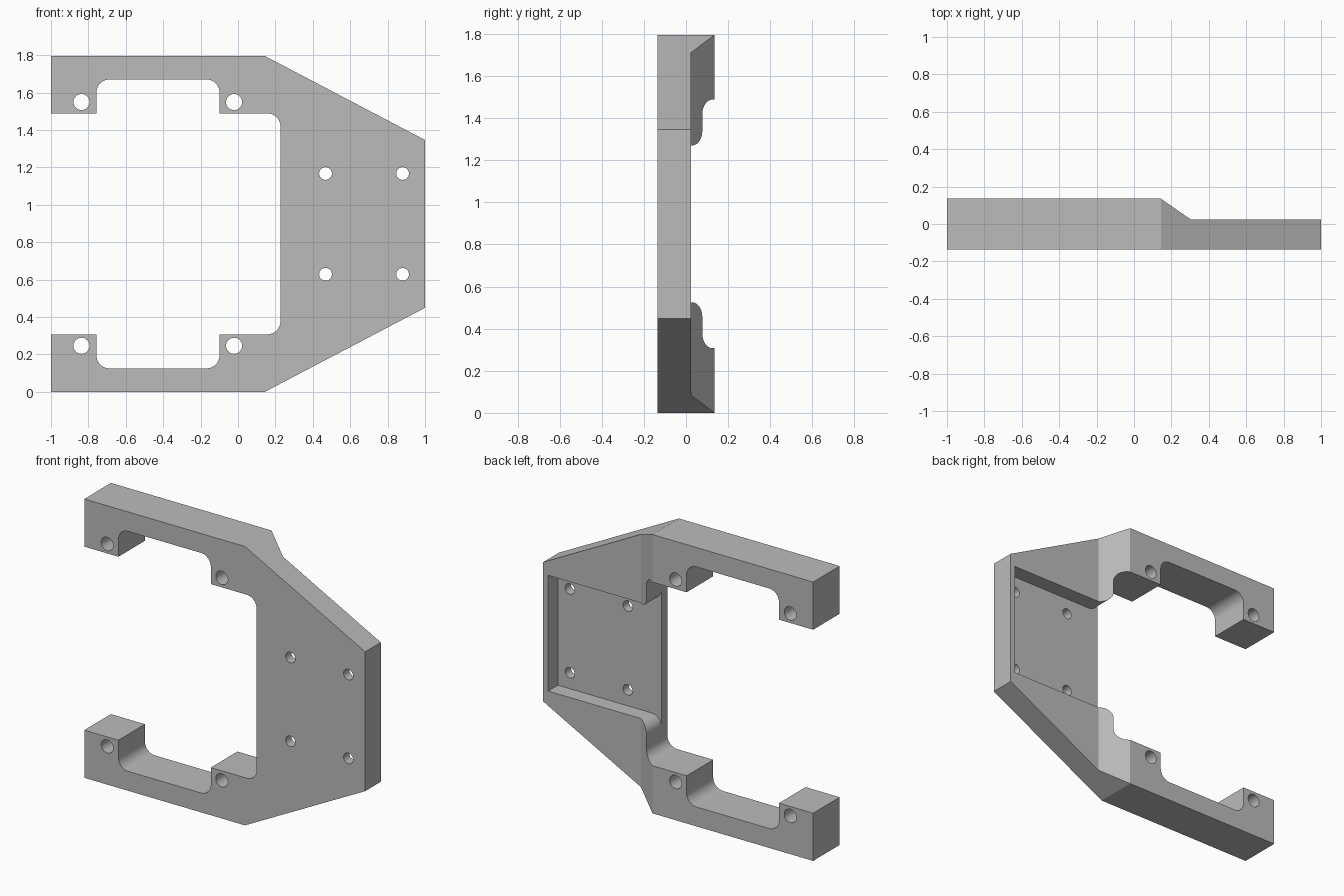
import bpy, bmesh, math
from mathutils import Vector

if "Cube" in bpy.data.objects:
    bpy.data.objects.remove(bpy.data.objects["Cube"], do_unlink=True)

HEIGHT = 1.795
HALF_DEPTH = 0.135

grey = bpy.data.materials.new("plain_grey")
grey.use_nodes = True
colour = (0.5, 0.5, 0.5, 1)
grey.diffuse_color = colour
grey.node_tree.nodes["Principled BSDF"].inputs["Base Color"].default_value = colour


def mirrored(half):
    """Close an upper half outline with its copy below mid height."""
    return half + [(x, HEIGHT - z, r) for x, z, r in reversed(half)]


def rounded(corners, steps=10):
    """Outline with every right-angled corner rounded by its own radius."""
    points = []
    for i, (x, z, r) in enumerate(corners):
        p = Vector((x, z))
        if not r:
            points.append(p)
            continue
        a = (Vector(corners[i - 1][:2]) - p).normalized()
        b = (Vector(corners[(i + 1) % len(corners)][:2]) - p).normalized()
        for k in range(steps + 1):
            t = math.pi / 2 * k / steps
            points.append(p + r * (a + b - b * math.cos(t) - a * math.sin(t)))
    return points


def prism(name, outline, start, end, axis="Y"):
    """Extrude an outline along Y (outline in x, z) or Z (outline in x, y)."""
    bm = bmesh.new()
    place = (lambda p: (p[0], start, p[1])) if axis == "Y" else (lambda p: (p[0], p[1], start))
    face = bm.faces.new([bm.verts.new(place(p)) for p in outline])
    moved = bmesh.ops.extrude_face_region(bm, geom=[face])["geom"]
    step = Vector((0, end - start, 0)) if axis == "Y" else Vector((0, 0, end - start))
    bmesh.ops.translate(bm, vec=step, verts=[v for v in moved if isinstance(v, bmesh.types.BMVert)])
    bmesh.ops.recalc_face_normals(bm, faces=bm.faces)
    mesh = bpy.data.meshes.new(name)
    bm.to_mesh(mesh)
    bm.free()
    mesh.materials.append(grey)
    obj = bpy.data.objects.new(name, mesh)
    bpy.context.collection.objects.link(obj)
    return obj


def cut(body, cutter):
    """Subtract the cutter from the body and discard it."""
    cutter.hide_render = True
    mod = body.modifiers.new("cut", "BOOLEAN")
    mod.operation = "DIFFERENCE"
    mod.solver = "EXACT"
    mod.object = cutter
    bpy.context.view_layer.objects.active = body
    bpy.ops.object.modifier_apply(modifier=mod.name)
    bpy.data.objects.remove(cutter, do_unlink=True)


def circle(x, z, r, sides=32):
    return [(x + r * math.cos(math.tau * i / sides), z + r * math.sin(math.tau * i / sides))
            for i in range(sides)]


# Bracket body: two arms with feet, joined by a tapering plate
upper = [(0.227, 1.488, 0.07), (-0.099, 1.488, 0), (-0.099, 1.67, 0.07),
         (-0.757, 1.67, 0.07), (-0.757, 1.488, 0), (-1, 1.488, 0),
         (-1, HEIGHT, 0), (0.144, HEIGHT, 0), (1, 1.346, 0)]
bracket = prism("mounting_bracket", rounded(mirrored(upper)), -HALF_DEPTH, HALF_DEPTH)

# Sloped step that thins the plate at the back
step = [(0, 0.235), (0.304, 0.024), (1.2, 0.024), (1.2, 0.4), (0, 0.4)]
cut(bracket, prism("step_cutter", step, -0.2, 2, "Z"))

# Back pocket, open toward the arms with rounded lips
pocket = [(0.965, 1.27, 0), (0.227, 1.27, 0.07), (0.227, 1.34, 0), (0.15, 1.34, 0)]
cut(bracket, prism("pocket_cutter", rounded(mirrored(pocket)), -0.076, 0.3))

# Bolt holes in the feet and the plate
for x, z, r in [(-0.837, 1.549, 0.043), (-0.021, 1.549, 0.043),
                (0.468, 1.167, 0.034), (0.88, 1.167, 0.034)]:
    for height in (z, HEIGHT - z):
        cut(bracket, prism("hole_cutter", circle(x, height, r), -0.3, 0.3))

# Smooth fillets and holes, crisp edges
bpy.ops.object.select_all(action="DESELECT")
bracket.select_set(True)
bpy.context.view_layer.objects.active = bracket
bpy.ops.object.shade_smooth_by_angle(angle=math.radians(25))
